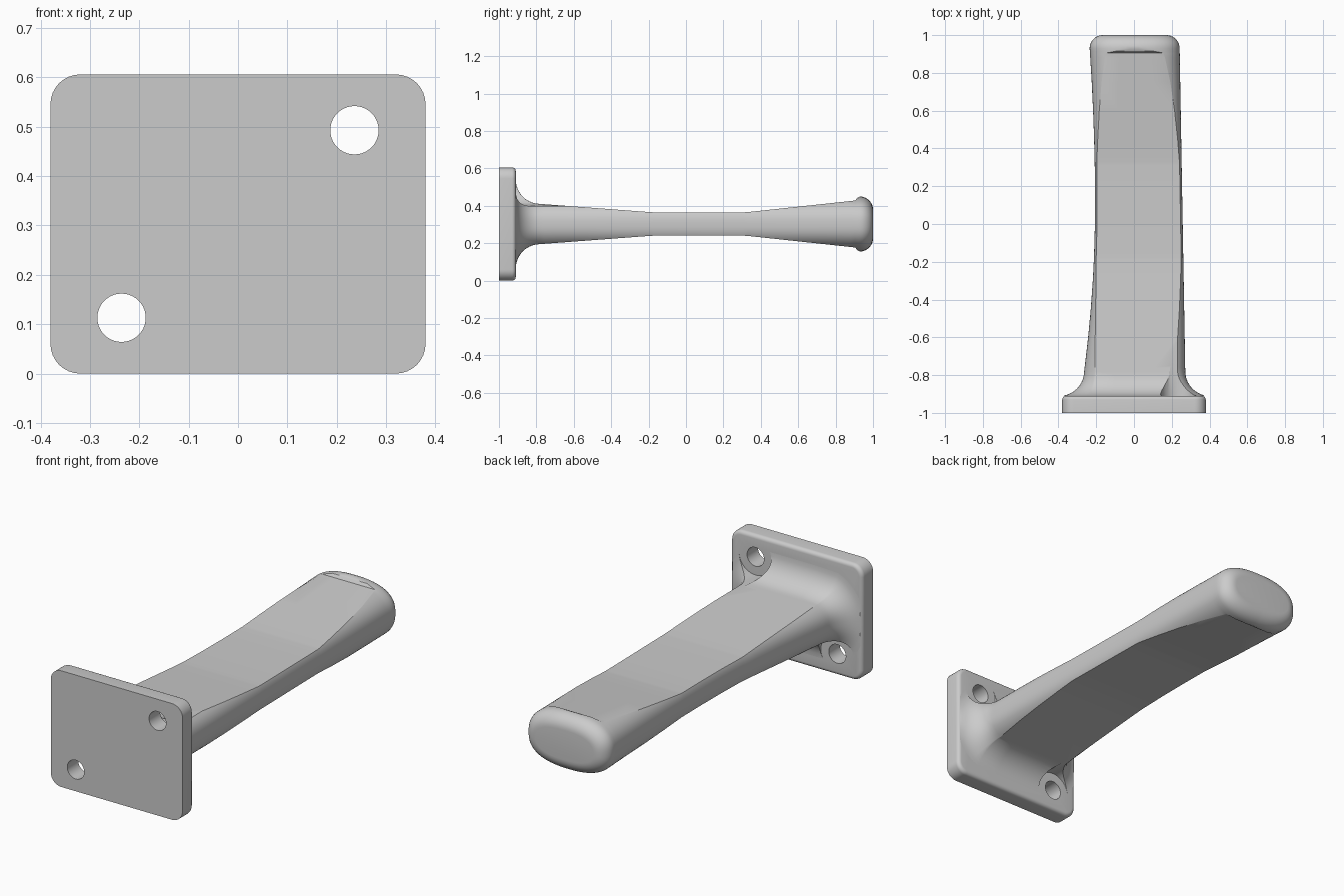
import bpy, bmesh, math
from mathutils import Vector

if "Cube" in bpy.data.objects:
    bpy.data.objects.remove(bpy.data.objects["Cube"])

MID = 0.303          # height of the arm's axis
BACK = -0.91         # rear face of the plate
FULL = 0.147         # half height of the unclipped grip section
POWER = 2.5          # roundness of the grip section
FLARE = 0.13         # fillet radius at the plate

grey = bpy.data.materials.new("light grey")
grey.use_nodes = True
grey.diffuse_color = (0.6, 0.6, 0.6, 1)
grey.node_tree.nodes["Principled BSDF"].inputs["Base Color"].default_value = (0.6, 0.6, 0.6, 1)


def loft(name, rings):
    """Skin a list of (y, outline) rings and cap both ends."""
    bm = bmesh.new()
    loops = [[bm.verts.new((x, y, z)) for x, z in outline] for y, outline in rings]
    n = len(loops[0])
    for a, b in zip(loops, loops[1:]):
        for i in range(n):
            j = (i + 1) % n
            bm.faces.new((a[i], a[j], b[j], b[i]))
    bm.faces.new(loops[0])
    bm.faces.new(loops[-1])
    bmesh.ops.recalc_face_normals(bm, faces=bm.faces)
    mesh = bpy.data.meshes.new(name)
    bm.to_mesh(mesh)
    bm.free()
    obj = bpy.data.objects.new(name, mesh)
    bpy.context.collection.objects.link(obj)
    mesh.materials.append(grey)
    return obj


def rounded_rect(inset):
    w, h, r = 0.38 - inset, MID - inset, 0.06 - inset
    pts = []
    for q, (sx, sz) in enumerate(((1, 1), (-1, 1), (-1, -1), (1, -1))):
        for i in range(9):
            t = math.radians(90 * q + 90 * i / 8)
            pts.append((sx * (w - r) + r * math.cos(t), MID + sz * (h - r) + r * math.sin(t)))
    return pts


def flat_height(y):
    """Half height of the flat top and bottom faces along the arm."""
    if y < -0.18:
        return 0.0625 + 0.045 * min(1, (-0.18 - y) / 0.6)
    return 0.0625 + 0.0625 * max(0, (y - 0.32) / 0.58)


def grip_section(y, h, inset=0.0, flare=0.0):
    """Round-sided section, cut flat at half height h, optionally shrunk or flared."""
    yc = max(y, -0.78)
    left = -0.206 - (0.075 if yc < 0.1 else 0.042) * (yc - 0.1) ** 2
    right = 0.258 - 0.0175 * yc
    cx, a, b = (left + right) / 2, (right - left) / 2 - inset, FULL - inset
    h = min(h, 0.999 * b)
    quarter = []
    steps = 14
    for i in range(steps + 1):
        z = h * math.sin(math.pi / 2 * i / steps)
        x = a * (1 - (z / b) ** POWER) ** (1 / POWER)
        nrm = Vector((x ** (POWER - 1) / a ** POWER, z ** (POWER - 1) / b ** POWER)).normalized()
        if i == steps:
            nrm = (nrm + Vector((0, 1))).normalized()
        quarter.append((x + flare * nrm.x, z + flare * nrm.y))
    quarter.append((quarter[-1][0] / 2, h + flare))
    upper = quarter + [(-x, z) for x, z in reversed(quarter)]
    full = upper + [(x, -z) for x, z in reversed(upper[1:-1])]
    return [(max(-0.37, min(0.37, cx + x)), MID + z) for x, z in full]


# Mounting plate with a softened rear edge
plate_rings = [(-1.0, rounded_rect(0))]
for i in range(6):
    t = math.pi / 2 * i / 5
    plate_rings.append((BACK - 0.02 + 0.02 * math.sin(t), rounded_rect(0.02 * (1 - math.cos(t)))))
plate = loft("mounting_plate", plate_rings)

# Arm: flared root, tapering grip, rounded end lip
rings = []
for i in range(11):
    t = math.pi / 2 * i / 10
    y = BACK + FLARE * (1 - math.cos(t))
    rings.append((y, grip_section(y, flat_height(y), flare=FLARE * (1 - math.sin(t)))))
for y in (-0.76, -0.6, -0.45, -0.3, -0.19, -0.17, 0, 0.15, 0.31, 0.33, 0.45, 0.6, 0.75, 0.88, 0.905):
    rings.append((y, grip_section(y, flat_height(y))))
rings.append((0.915, grip_section(0.915, 0.14)))
for i in range(10):
    t = math.pi / 2 * i / 9
    rings.append((0.93 + 0.07 * math.sin(t), grip_section(0.93, FULL, inset=0.07 * (1 - math.cos(t)))))
arm = loft("grip_arm", rings)


def bore(target, name, x, z, radius, y0, y1):
    """Cut a round hole along y through the target."""
    circle = [(x + radius * math.cos(math.tau * i / 40), z + radius * math.sin(math.tau * i / 40))
              for i in range(40)]
    cutter = loft(name, [(y0, circle), (y1, circle)])
    cutter.hide_render = True
    mod = target.modifiers.new(name, "BOOLEAN")
    mod.operation, mod.solver, mod.object = "DIFFERENCE", "EXACT", cutter
    bpy.context.view_layer.objects.active = target
    bpy.ops.object.modifier_apply(modifier=name)
    bpy.data.objects.remove(cutter)


# Screw holes in the plate, with clearance cut from the flare
for side, sx in (("left", 1), ("right", -1)):
    x, z = 0.236 * sx, MID + 0.19 * sx
    bore(plate, side + "_screw_hole", x, z, 0.049, -1.1, -0.8)
    bore(arm, side + "_screw_clearance", x, z, 0.095, -0.95, -0.5)

for obj in (plate, arm):
    bpy.ops.object.select_all(action="DESELECT")
    obj.select_set(True)
    bpy.context.view_layer.objects.active = obj
    bpy.ops.object.shade_smooth_by_angle(angle=math.radians(30))
